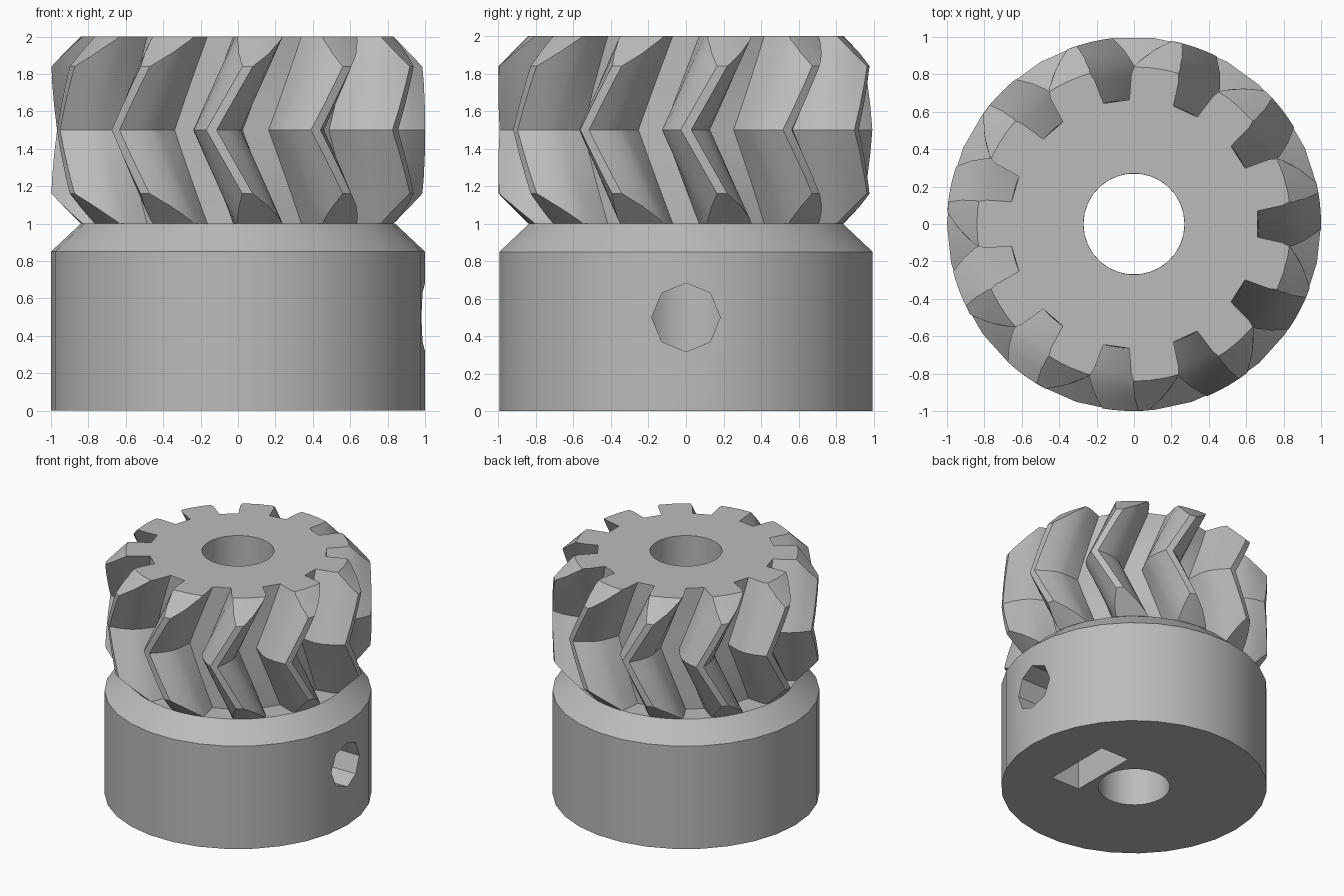
import bpy, bmesh, math
from mathutils import Matrix

if "Cube" in bpy.data.objects:
    bpy.data.objects.remove(bpy.data.objects["Cube"], do_unlink=True)

grey = bpy.data.materials.new("plain grey")
grey.use_nodes = True
grey.diffuse_color = (0.5, 0.5, 0.5, 1)
grey.node_tree.nodes["Principled BSDF"].inputs["Base Color"].default_value = (0.5, 0.5, 0.5, 1)

TEETH = 11
PITCH = math.tau / TEETH
BORE = 0.27


def add_object(name, bm):
    bmesh.ops.recalc_face_normals(bm, faces=bm.faces)
    mesh = bpy.data.meshes.new(name)
    bm.to_mesh(mesh)
    bm.free()
    mesh.materials.append(grey)
    obj = bpy.data.objects.new(name, mesh)
    bpy.context.collection.objects.link(obj)
    return obj


def bridge(bm, a, b):
    n = len(a)
    for i in range(n):
        j = (i + 1) % n
        bm.faces.new((a[i], a[j], b[j], b[i]))


def lathe(name, profile, sides):
    """Revolve a closed (radius, height) profile around z."""
    bm = bmesh.new()
    rings = []
    for k in range(sides):
        a = math.tau * k / sides
        rings.append([bm.verts.new((r * math.cos(a), r * math.sin(a), z)) for r, z in profile])
    for k in range(sides):
        bridge(bm, rings[k], rings[(k + 1) % sides])
    return add_object(name, bm)


def prism(name, sides, radius, x0, x1, z, turn):
    """Prism lying along x, for cutting."""
    bm = bmesh.new()
    ends = []
    for x in (x0, x1):
        angles = [turn + math.tau * k / sides for k in range(sides)]
        ends.append([bm.verts.new((x, radius * math.cos(a), z + radius * math.sin(a))) for a in angles])
        bm.faces.new(ends[-1])
    bridge(bm, *ends)
    return add_object(name, bm)


def box(name, size, centre):
    bm = bmesh.new()
    bmesh.ops.create_cube(bm, size=1, matrix=Matrix.Translation(centre) @ Matrix.Diagonal((*size, 1)))
    return add_object(name, bm)


def cut(obj, tool, operation):
    mod = obj.modifiers.new("cut", "BOOLEAN")
    mod.operation, mod.solver, mod.object = operation, "EXACT", tool
    bpy.context.view_layer.objects.active = obj
    bpy.ops.object.modifier_apply(modifier=mod.name)
    bpy.data.objects.remove(tool, do_unlink=True)


def smooth(obj):
    bpy.ops.object.select_all(action="DESELECT")
    obj.select_set(True)
    bpy.context.view_layer.objects.active = obj
    bpy.ops.object.shade_smooth_by_angle(angle=math.radians(25))


# Hub with a chamfered top and a through bore
hub = lathe("hub", [(BORE, 0), (1, 0), (1, 0.85), (0.84, 1), (BORE, 1)], 30)

# Set screw hole with a nut pocket open to the underside
cut(hub, prism("screw_cutter", 8, 0.183, 0.1, 1.2, 0.5, 0), "DIFFERENCE")
cut(hub, prism("nut_cutter", 6, 0.335, 0.3, 0.56, 0.5, math.pi / 2), "DIFFERENCE")
cut(hub, box("slot_cutter", (0.26, 0.58, 0.6), (0.43, 0, 0.2)), "DIFFERENCE")
smooth(hub)

# Herringbone gear: tooth flank as (radius, half angle in degrees)
flank = [(0.665, 10.3), (0.8, 9.2), (0.86, 7.8), (0.93, 5), (1, 1.6)]
outline = []
for t in range(TEETH):
    mid = t * PITCH
    outline += [(r, mid - math.radians(h)) for r, h in flank]
    outline += [(r, mid + math.radians(h)) for r, h in reversed(flank)]

bm = bmesh.new()
SLICES = 8
rings = []
for s in range(SLICES + 1):
    f = s / SLICES
    twist = abs(2 * f - 1) * PITCH / 2
    rings.append([bm.verts.new((r * math.cos(a + twist), r * math.sin(a + twist), 1 + f)) for r, a in outline])
for low, high in zip(rings, rings[1:]):
    bridge(bm, low, high)
bm.faces.new(rings[0])
bm.faces.new(rings[-1])
gear = add_object("herringbone_gear", bm)

# Trim both gear ends to a chamfer and open the bore
rim = [(BORE, 0.9), (0.74, 0.9), (1.02, 1.18), (1.02, 1.82), (0.74, 2.1), (BORE, 2.1)]
cut(gear, lathe("trim_cutter", rim, 60), "INTERSECT")
smooth(gear)
